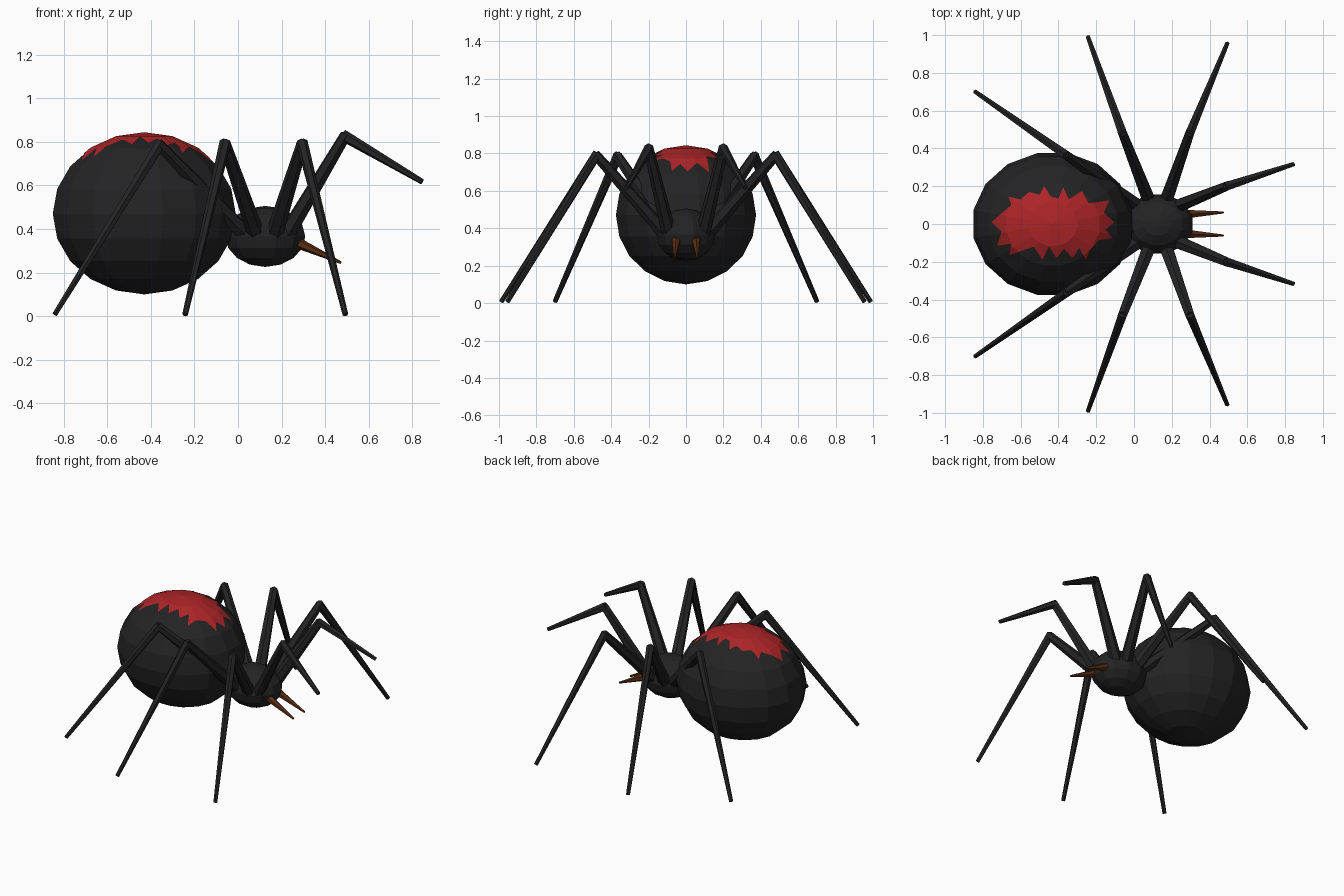
import bpy, bmesh, math
from mathutils import Vector, Matrix

if "Cube" in bpy.data.objects:
    bpy.data.objects.remove(bpy.data.objects["Cube"])


def material(name, rgb):
    m = bpy.data.materials.new(name)
    m.diffuse_color = (*rgb, 1)
    m.use_nodes = True
    m.node_tree.nodes["Principled BSDF"].inputs["Base Color"].default_value = m.diffuse_color
    return m


BLACK = material("matte black", (0.017, 0.017, 0.017))
RED = material("marking red", (0.42, 0.018, 0.02))
BROWN = material("fang brown", (0.105, 0.027, 0.007))


def add_object(name, bm, mat):
    bmesh.ops.recalc_face_normals(bm, faces=bm.faces[:])
    me = bpy.data.meshes.new(name)
    bm.to_mesh(me)
    bm.free()
    me.materials.append(mat)
    ob = bpy.data.objects.new(name, me)
    bpy.context.collection.objects.link(ob)
    return ob


def ellipsoid(name, centre, radii, segs, rings, mat):
    """Faceted ball, turned half a segment so flat sides face the axes."""
    bm = bmesh.new()
    bmesh.ops.create_uvsphere(bm, u_segments=segs, v_segments=rings, radius=1,
                              matrix=Matrix.Rotation(math.pi / segs, 4, 'Z'))
    bmesh.ops.scale(bm, vec=radii, verts=bm.verts)
    bmesh.ops.translate(bm, vec=centre, verts=bm.verts)
    return add_object(name, bm, mat)


def limb(bm, a, b, r1, r2, sides=6):
    """Tapered prism from a to b."""
    a, b = Vector(a), Vector(b)
    d = b - a
    mat = Matrix.Translation((a + b) / 2) @ d.to_track_quat('Z', 'Y').to_matrix().to_4x4()
    bmesh.ops.create_cone(bm, cap_ends=True, segments=sides, radius1=r1, radius2=r2,
                          depth=d.length, matrix=mat)


# Body
abdomen = ellipsoid("abdomen", (-0.43, 0, 0.47), (0.428, 0.382, 0.37), 16, 10, BLACK)
ellipsoid("head", (0.125, 0, 0.366), (0.19, 0.163, 0.14), 12, 8, BLACK)

# Jagged red marking: cut the top skin of the abdomen with a spiky outline
outline = [(-0.755, 0.01), (-0.65, 0.10), (-0.665, 0.145), (-0.60, 0.13), (-0.555, 0.17),
           (-0.50, 0.155), (-0.475, 0.20), (-0.44, 0.145), (-0.40, 0.135), (-0.375, 0.195),
           (-0.345, 0.13), (-0.275, 0.175), (-0.24, 0.11), (-0.13, 0.125), (-0.16, 0.06),
           (-0.105, 0.01), (-0.15, -0.03), (-0.115, -0.075), (-0.185, -0.085),
           (-0.235, -0.14), (-0.255, -0.19), (-0.29, -0.125), (-0.325, -0.18),
           (-0.37, -0.13), (-0.41, -0.18), (-0.45, -0.12), (-0.485, -0.19),
           (-0.53, -0.12), (-0.66, -0.165), (-0.65, -0.105), (-0.725, -0.115), (-0.70, -0.04)]
bm = bmesh.new()
base = bm.faces.new([bm.verts.new((x, y, 0.55)) for x, y in outline])
top = bmesh.ops.extrude_face_region(bm, geom=[base])["geom"]
bmesh.ops.translate(bm, vec=(0, 0, 0.5), verts=[v for v in top if isinstance(v, bmesh.types.BMVert)])
cutter = add_object("marking_cutter", bm, RED)
cutter.hide_render = True

marking = bpy.data.objects.new("red_marking", abdomen.data.copy())
bpy.context.collection.objects.link(marking)
cut = marking.modifiers.new("outline", 'BOOLEAN')
cut.operation, cut.solver, cut.object = 'INTERSECT', 'EXACT', cutter
graph = bpy.context.evaluated_depsgraph_get()
bm = bmesh.new()
bm.from_mesh(bpy.data.meshes.new_from_object(marking.evaluated_get(graph)))
marking.modifiers.clear()
bm.normal_update()
bmesh.ops.delete(bm, geom=[f for f in bm.faces if f.normal.z < 0.2], context='FACES')
for f in bm.faces:
    f.material_index = 0
bmesh.ops.translate(bm, vec=(0, 0, 0.004), verts=bm.verts)
skin = bpy.data.meshes.new("red_marking")
bm.to_mesh(skin)
bm.free()
skin.materials.clear()
skin.materials.append(RED)
marking.data = skin
bpy.data.objects.remove(cutter)

# Legs: base, knee and foot of each left leg, mirrored in y
legs = {
    "front_leg": ((0.22, 0.09, 0.37), (0.49, 0.20, 0.825), (0.845, 0.317, 0.617)),
    "second_leg": ((0.165, 0.11, 0.37), (0.295, 0.48, 0.79), (0.493, 0.955, 0.007)),
    "third_leg": ((0.085, 0.11, 0.37), (-0.06, 0.48, 0.79), (-0.243, 0.988, 0.007)),
    "rear_leg": ((0.03, 0.09, 0.38), (-0.36, 0.365, 0.785), (-0.84, 0.70, 0.009)),
}
for side, s in (("left", 1), ("right", -1)):
    for name, pts in legs.items():
        hip, knee, foot = [Vector((x, y * s, z)) for x, y, z in pts]
        bm = bmesh.new()
        limb(bm, hip, knee + (knee - hip).normalized() * 0.008, 0.04, 0.027)
        limb(bm, knee + (knee - foot).normalized() * 0.012, foot, 0.027, 0.013)
        add_object(f"{side}_{name}", bm, BLACK)
    # Fang
    bm = bmesh.new()
    limb(bm, (0.27, 0.052 * s, 0.338), (0.473, 0.061 * s, 0.245), 0.026, 0.006)
    add_object(f"{side}_fang", bm, BROWN)
